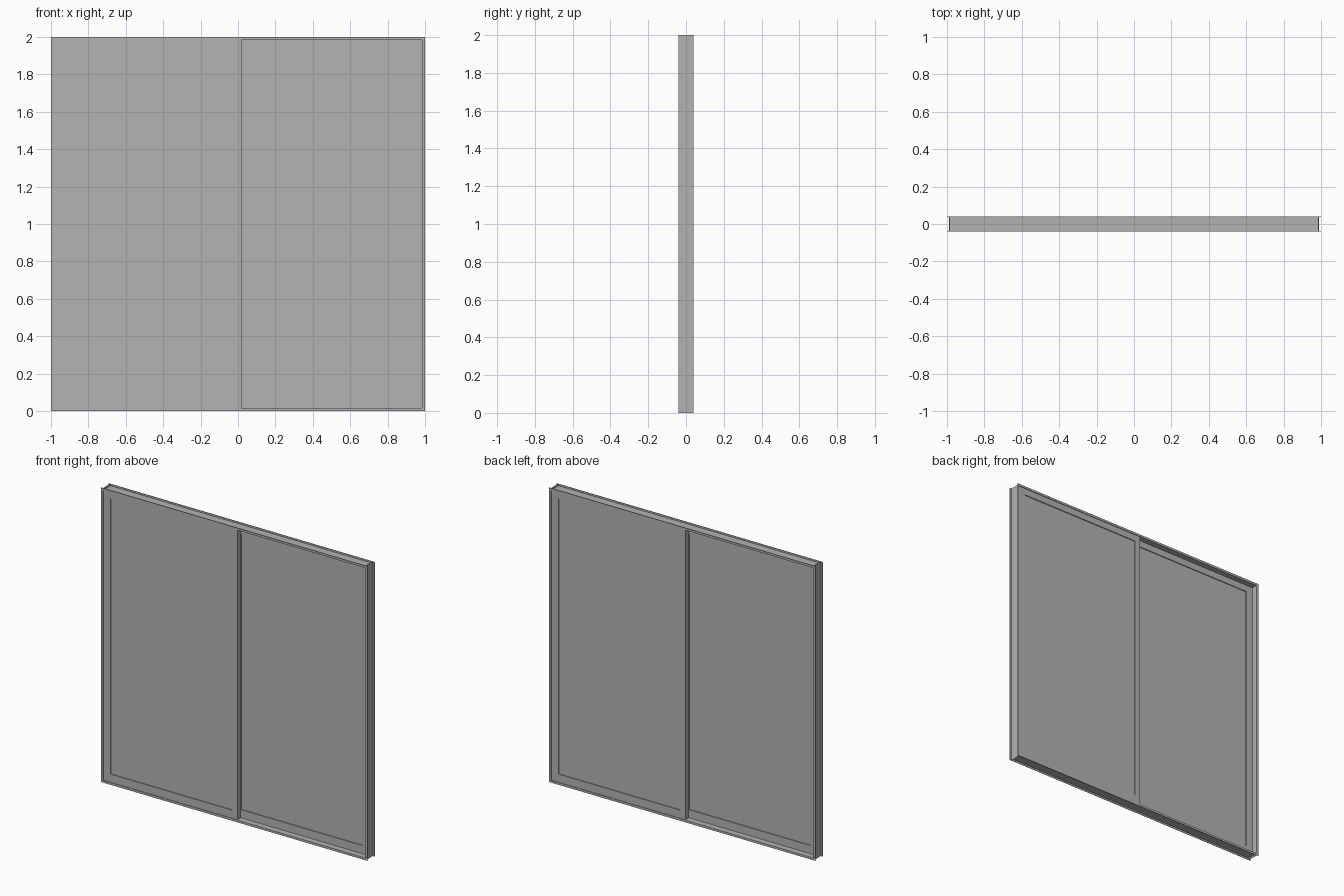
import bpy
import bmesh
from mathutils import Matrix, Vector

cube = bpy.data.objects.get("Cube")
if cube:
    bpy.data.objects.remove(cube, do_unlink=True)

grey = bpy.data.materials.new("window_grey")
grey.use_nodes = True
colour = (0.45, 0.45, 0.45, 1)
grey.diffuse_color = colour
grey.node_tree.nodes["Principled BSDF"].inputs["Base Color"].default_value = colour

OUT = 1.0       # outer half size
WEB = 0.985     # inner half opening
DEPTH = 0.04    # half depth
SHEET = 0.003   # channel wall thickness
MID = 0.02      # half width of the meeting stile


def build(name, boxes):
    """Join boxes given as (low corner, high corner) into one object."""
    bm = bmesh.new()
    for low, high in boxes:
        low, high = Vector(low), Vector(high)
        matrix = Matrix.Translation((low + high) / 2) @ Matrix.Diagonal((*(high - low), 1))
        bmesh.ops.create_cube(bm, size=1, matrix=matrix)
    mesh = bpy.data.meshes.new(name)
    bm.to_mesh(mesh)
    bm.free()
    mesh.materials.append(grey)
    obj = bpy.data.objects.new(name, mesh)
    bpy.context.collection.objects.link(obj)
    return obj


def channel(name, half_length):
    """Thin channel along z, open towards +x, with its web at x = WEB."""
    h = half_length
    return build(name, [
        ((WEB, -DEPTH, -h), (WEB + SHEET, DEPTH, h)),
        ((WEB, -DEPTH, -h), (OUT, -DEPTH + SHEET, h)),
        ((WEB, DEPTH - SHEET, -h), (OUT, DEPTH, h)),
    ])


# Outer frame: four channels opening outwards
sides = [("frame_left", 0, OUT), ("frame_top", -90, WEB),
         ("frame_right", 180, OUT), ("frame_bottom", 90, WEB)]
for name, angle, half in sides:
    part = channel(name, half)
    part.rotation_euler.y = angle * 3.14159265 / 180
    part.location.z = 1

# Sliding sashes: the rear one is the front one turned half a turn about z
FRONT, REAR = -0.036, -0.001
LOW, HIGH = 0.015, 1.985
RAIL_LOW, RAIL_HIGH = 0.07, 1.94
STILE = -0.935
for label, turn in (("front", 0), ("rear", 3.14159265)):
    sash = build(label + "_sash", [
        ((-WEB, FRONT, LOW), (STILE, REAR, HIGH)),
        ((-MID, FRONT, LOW), (MID, REAR, HIGH)),
        ((STILE, FRONT, LOW), (-MID, REAR, RAIL_LOW)),
        ((STILE, FRONT, RAIL_HIGH), (-MID, REAR, HIGH)),
    ])
    pane = build(label + "_pane", [
        ((STILE, FRONT + 0.006, RAIL_LOW), (-MID, REAR - 0.006, RAIL_HIGH)),
    ])
    sash.rotation_euler.z = pane.rotation_euler.z = turn
